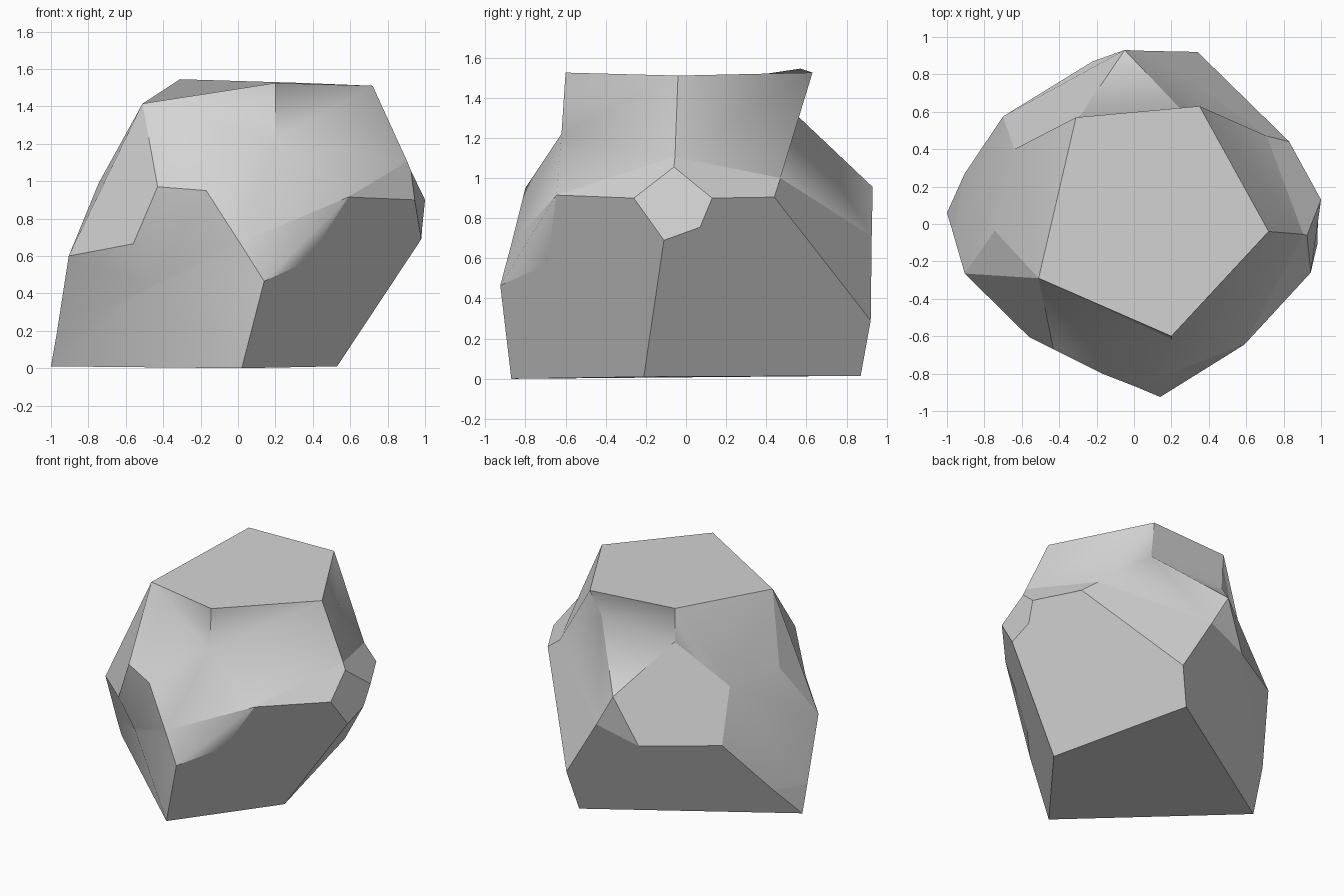
import bpy
import bmesh

if "Cube" in bpy.data.objects:
    bpy.data.objects.remove(bpy.data.objects["Cube"], do_unlink=True)

# One stone grey for the whole boulder
stone = bpy.data.materials.new("stone_grey")
stone.use_nodes = True
grey = (0.66, 0.66, 0.66, 1)
stone.diffuse_color = grey
stone.node_tree.nodes["Principled BSDF"].inputs["Base Color"].default_value = grey

# Corners of the boulder, grouped by feature; each letter names one corner
floor = dict(F=(.02, -.87, 0), G=(.53, -.21, .01), H=(.27, .87, .015), I=(-1, .06, .01))
crown = dict(A=(-.31, .57, 1.545), B=(.35, .63, 1.525), C=(.72, -.04, 1.51),
             D=(.2, -.6, 1.525), E=(-.51, -.29, 1.415))
left_chip = dict(J=(-.905, -.265, .6), K=(-.56, -.605, .665),
                 L=(-.43, -.67, .97), Y=(-.745, -.035, .99))
front_ridge = dict(M=(.14, -.925, .465), N=(.37, -.69, .57), O=(.59, -.645, .915),
                   P=(-.17, -.8, .95), Q=(.01, -.87, .67))
front_middle = dict(Z=(.2, -.62, 1.22), i=(-.45, -.57, .44))
back_chip = dict(V=(-.3, .56, 1.29), l=(-.64, .4, .99), m=(-.7, .575, .63),
                 n=(-.22, .87, .61), S=(-.05, .93, .955))
back_ridge = dict(R=(.31, .55, 1.315), U=(.09, .925, .71), T=(.34, .92, .29),
                  W=(-.905, .27, .24), X=(-.97, -.04, .18))
right_chip = dict(a=(.925, -.06, 1.055), b=(1, .13, .9), c=(.985, .07, .755),
                  d=(.98, -.11, .69), e=(.945, -.26, .9))
right_ridge = dict(h=(.905, -.055, 1.105), j=(.71, .47, 1), k=(.83, .44, .905))


def fan(centre, rim):
    """Triangles from one corner out to each stretch of a rim."""
    return [centre + p + q for p, q in zip(rim, rim[1:])]


# Patches of facets, each facet spelled by its corners in order;
# shading is soft inside a patch and crisp along its border
patches = [
    # floor and crown
    ["FGHI"], ["ABCDE"],
    # chips
    ["ELKJ"], ["EJY"], ["VlmnS"], ["abcde"],
    # lower sides
    ["FMNOedG"], ["GHTkbcd"], ["WnUTHI"], ["IXW"], ["Wmn"], ["nSU"],
    fan("i", "XIFMQ"), fan("i", "QPLKJX"),
    # shoulder on the right
    ["QMO", "MNO"], ["Oeah"], ["habkj"], ["jUTk"],
    # hollows at the front, right, left and the notch at the back
    fan("Z", "DELPQOhCD"),
    ["BCh", "Bhj", "BjR", "RjU", "RUS"],
    fan("l", "VAEYJXWm"),
    ["ABRV", "RVS"],
]
creases = [set("DZ")]

bm = bmesh.new()
corner, letter = {}, {}
for group in (floor, crown, left_chip, front_ridge, front_middle,
              back_chip, back_ridge, right_chip, right_ridge):
    for name, place in group.items():
        corner[name] = bm.verts.new(place)
        letter[corner[name]] = name

patch_of = {}
for number, patch in enumerate(patches):
    for facet in patch:
        face = bm.faces.new([corner[name] for name in facet])
        face.smooth = True
        patch_of[face] = number

for edge in bm.edges:
    same_patch = len({patch_of[face] for face in edge.link_faces}) == 1
    edge.smooth = same_patch and {letter[v] for v in edge.verts} not in creases
bmesh.ops.recalc_face_normals(bm, faces=bm.faces)

mesh = bpy.data.meshes.new("boulder")
bm.to_mesh(mesh)
bm.free()
mesh.materials.append(stone)
boulder = bpy.data.objects.new("boulder", mesh)
bpy.context.collection.objects.link(boulder)
